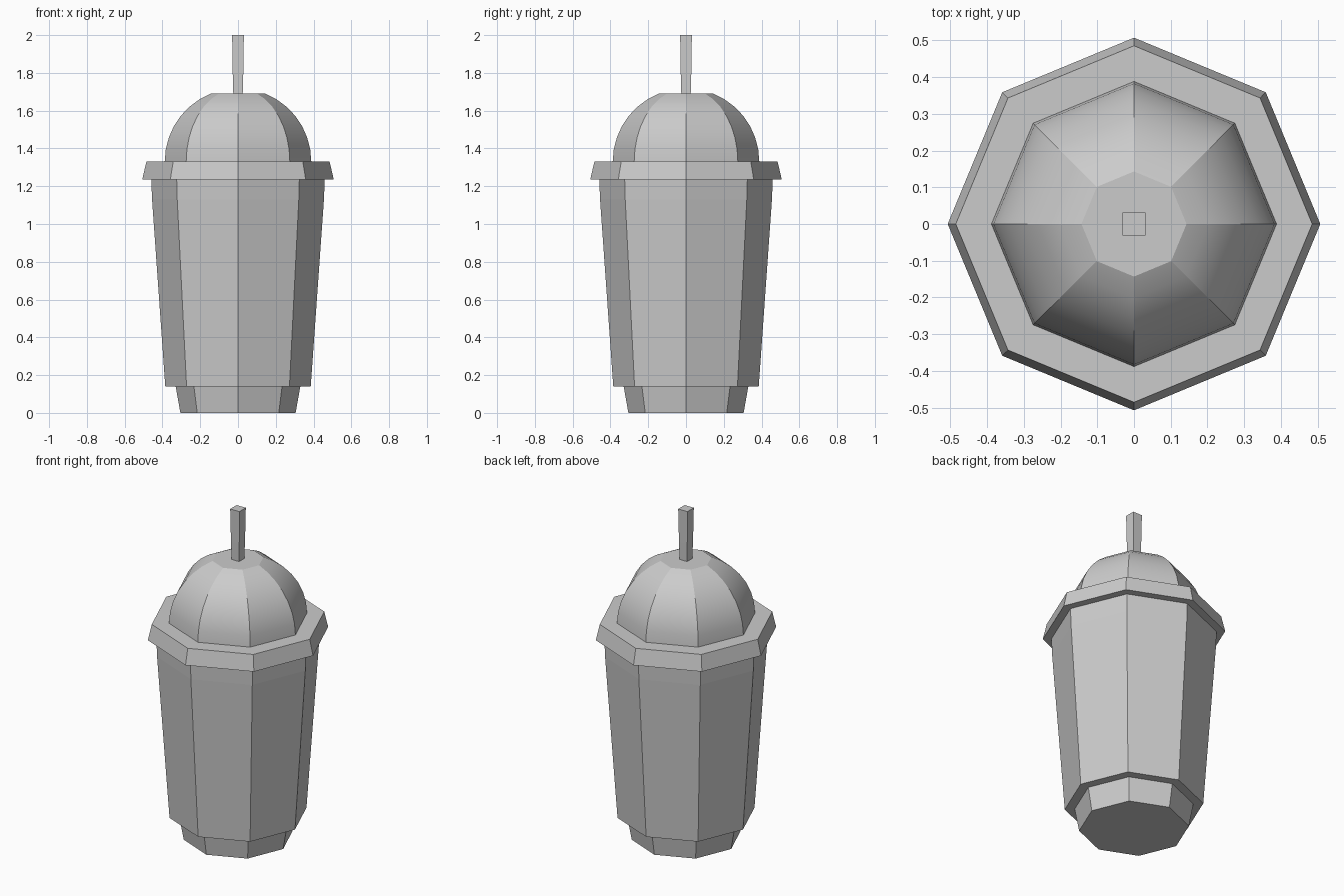
import bpy, bmesh
from math import cos, sin, pi, sqrt, radians, acos

if "Cube" in bpy.data.objects:
    bpy.data.objects.remove(bpy.data.objects["Cube"])


def lathe(name, profile, sides=8, phase=0.0, cap_bottom=False, cap_top=False, smooth=None):
    """Sweep (radius, z) points around z with a few flat sides."""
    bm = bmesh.new()
    rings = [[bm.verts.new((r * cos(phase + 2 * pi * i / sides),
                            r * sin(phase + 2 * pi * i / sides), z))
              for i in range(sides)] for r, z in profile]
    for a, b in zip(rings, rings[1:]):
        for i in range(sides):
            j = (i + 1) % sides
            bm.faces.new((a[i], a[j], b[j], b[i]))
    if cap_bottom:
        bm.faces.new(rings[0][::-1])
    if cap_top:
        bm.faces.new(rings[-1])
    mesh = bpy.data.meshes.new(name)
    bm.to_mesh(mesh)
    bm.free()
    obj = bpy.data.objects.new(name, mesh)
    bpy.context.collection.objects.link(obj)
    if smooth:
        bpy.ops.object.select_all(action='DESELECT')
        obj.select_set(True)
        bpy.context.view_layer.objects.active = obj
        bpy.ops.object.shade_smooth_by_angle(angle=radians(smooth))
    return obj


# Narrow foot of the cup
lathe("cup_foot", [(0.305, 0), (0.33, 0.14)], cap_bottom=True)

# Tapered cup wall, with the step down to the foot
lathe("cup_body", [(0.33, 0.14), (0.385, 0.14), (0.455, 1.13), (0.459, 1.235)])

# Overhanging lid rim, with its underside and top ledge
lathe("lid_rim", [(0.459, 1.235), (0.507, 1.235), (0.485, 1.33), (0.388, 1.33)])

# Truncated hemispherical dome
R, top_r, steps = 0.388, 0.143, 7
end = acos(top_r / R)
dome = [(R * cos(end * k / steps), 1.33 + R * sin(end * k / steps))
        for k in range(steps + 1)]
lathe("lid_dome", dome, cap_top=True, smooth=20)

# Square straw, slightly wider at its top
straw = [(w * sqrt(2), z) for w, z in ((0.025, 1.69), (0.028, 1.8), (0.031, 2.0))]
lathe("straw", straw, sides=4, phase=pi / 4, cap_top=True)
